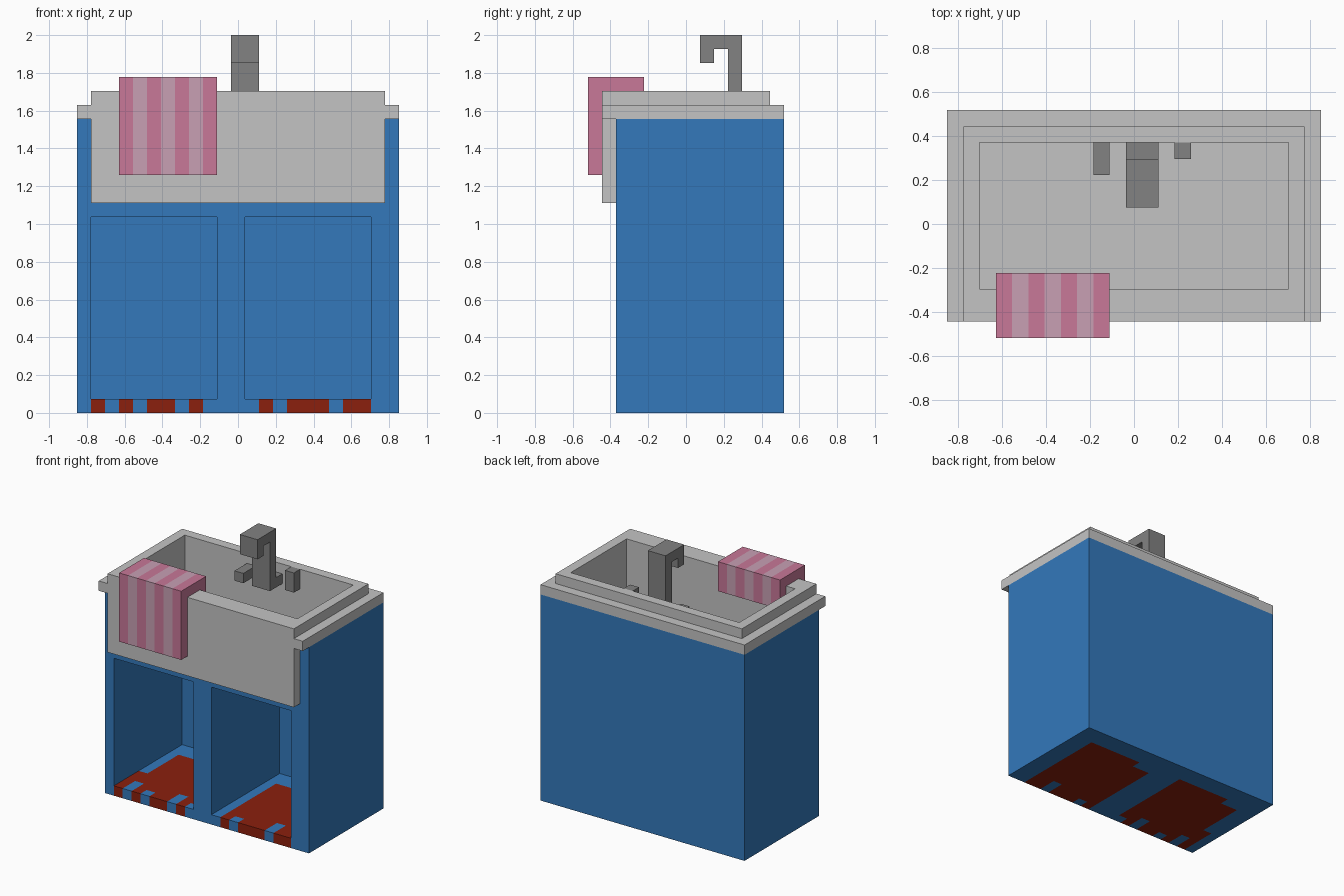
import bpy, bmesh

if "Cube" in bpy.data.objects:
    bpy.data.objects.remove(bpy.data.objects["Cube"])

U = 2 / 27  # one block; all sizes below are in blocks


def material(name, rgb):
    m = bpy.data.materials.new(name)
    m.diffuse_color = (*rgb, 1)
    m.use_nodes = True
    m.node_tree.nodes["Principled BSDF"].inputs["Base Color"].default_value = m.diffuse_color
    return m


BLUE = material("blue_paint", (0.033, 0.19, 0.50))
WHITE = material("grey_ceramic", (0.552, 0.552, 0.552))
METAL = material("dark_metal", (0.223, 0.223, 0.223))
RED = material("red_floor", (0.26, 0.014, 0.004))
PINK = material("pink_cloth", (0.578, 0.188, 0.314))
PALE = material("pale_pink_cloth", (0.578, 0.352, 0.456))


def build(name, boxes, mats):
    """boxes: (x0, x1, y0, y1, z0, z1[, material index])"""
    bm = bmesh.new()
    for b in boxes:
        x0, x1, y0, y1, z0, z1 = b[:6]
        verts = bmesh.ops.create_cube(bm, size=1)["verts"]
        for v in verts:
            v.co = ((x1 if v.co.x > 0 else x0) * U,
                    (y1 if v.co.y > 0 else y0) * U,
                    (z1 if v.co.z > 0 else z0) * U)
        for f in {f for v in verts for f in v.link_faces}:
            f.material_index = b[6] if len(b) > 6 else 0
    me = bpy.data.meshes.new(name)
    bm.to_mesh(me)
    bm.free()
    for m in mats:
        me.materials.append(m)
    ob = bpy.data.objects.new(name, me)
    bpy.context.collection.objects.link(ob)
    return ob


# cabinet: sides, divider, back and shelf above the two bays
build("cabinet", [
    (-11.5, -10.5, -5, 6, 1, 21),
    (10.5, 11.5, -5, 6, 1, 21),
    (9.5, 10.5, -5, 6, 1, 14),
    (-1.5, 0.5, -5, 6, 1, 14),
    (-11.5, 11.5, 6, 7, 1, 21),
    (-10.5, 10.5, -5, 6, 14, 15),
], [BLUE])


# cabinet floor: red patches with ragged blue edges in each bay
def is_red(x, y):
    row = y + 5
    for start, notches in ((-10.5, {1: 2, 3: 1, 6: 2, 8: 1}),
                           (0.5, {0: 2, 2: 1, 6: 2})):
        col = int(x - start)
        if start <= x < start + 9:
            if row < notches.get(col, 0) or row >= 10:
                return False
            return not ((col == 0 and row >= 4) or (col < 3 and row >= 9))
    return False


bm = bmesh.new()
bmesh.ops.create_grid(bm, x_segments=23, y_segments=12, size=0.5)
for v in bm.verts:
    v.co = (v.co.x * 23 * U, (v.co.y * 12 + 1) * U, 0)
for f in bm.faces:
    c = f.calc_center_median() / U
    f.material_index = int(is_red(c.x - 0.5, round(c.y - 0.5)))
top = bmesh.ops.extrude_face_region(bm, geom=bm.faces[:], use_keep_orig=True)["geom"]
bmesh.ops.translate(bm, verts=[e for e in top if isinstance(e, bmesh.types.BMVert)],
                    vec=(0, 0, U))
bm.normal_update()
for f in bm.faces:  # sides follow the cell behind them
    c = f.calc_center_median() / U
    if abs(f.normal.z) < 0.5:
        f.material_index = int(c.y < -4.9 and is_red(c.x - 0.5, -5))
bmesh.ops.recalc_face_normals(bm, faces=bm.faces[:])
me = bpy.data.meshes.new("cabinet_floor")
bm.to_mesh(me)
bm.free()
me.materials.append(BLUE)
me.materials.append(RED)
bpy.context.collection.objects.link(bpy.data.objects.new("cabinet_floor", me))

# basin with deep front apron, plus the lower rim around it
build("basin", [
    (-10.5, 10.5, -6, -4, 15, 23),
    (-10.5, 10.5, 5, 6, 15, 23),
    (-10.5, -9.5, -4, 5, 15, 23),
    (9.5, 10.5, -4, 5, 15, 23),
    (-9.5, 9.5, -4, 5, 15, 16),
], [WHITE])
build("counter_rim", [
    (-11.5, -10.5, -6, 7, 21, 22),
    (10.5, 11.5, -6, 7, 21, 22),
    (-10.5, 10.5, 6, 7, 21, 22),
], [WHITE])

# tap: wall mount, post, arm and nozzle
build("tap", [
    (-0.5, 1.5, 4, 5, 21, 22),
    (-0.5, 1.5, 3, 4, 21, 26),
    (-0.5, 1.5, 1, 4, 26, 27),
    (-0.5, 1.5, 1, 2, 25, 26),
], [METAL])
build("left_handle", [(-2.5, -1.5, 3, 5, 21, 22)], [METAL])
build("right_handle", [(2.5, 3.5, 4, 5, 21, 23)], [METAL])

# striped towel folded over the front edge
towel = []
for i in range(7):
    x = -8.5 + i
    towel += [(x, x + 1, -7, -3, 23, 24, i % 2),
              (x, x + 1, -7, -6, 17, 23, i % 2),
              (x, x + 1, -4, -3, 21, 23, i % 2)]
build("towel", towel, [PINK, PALE])
